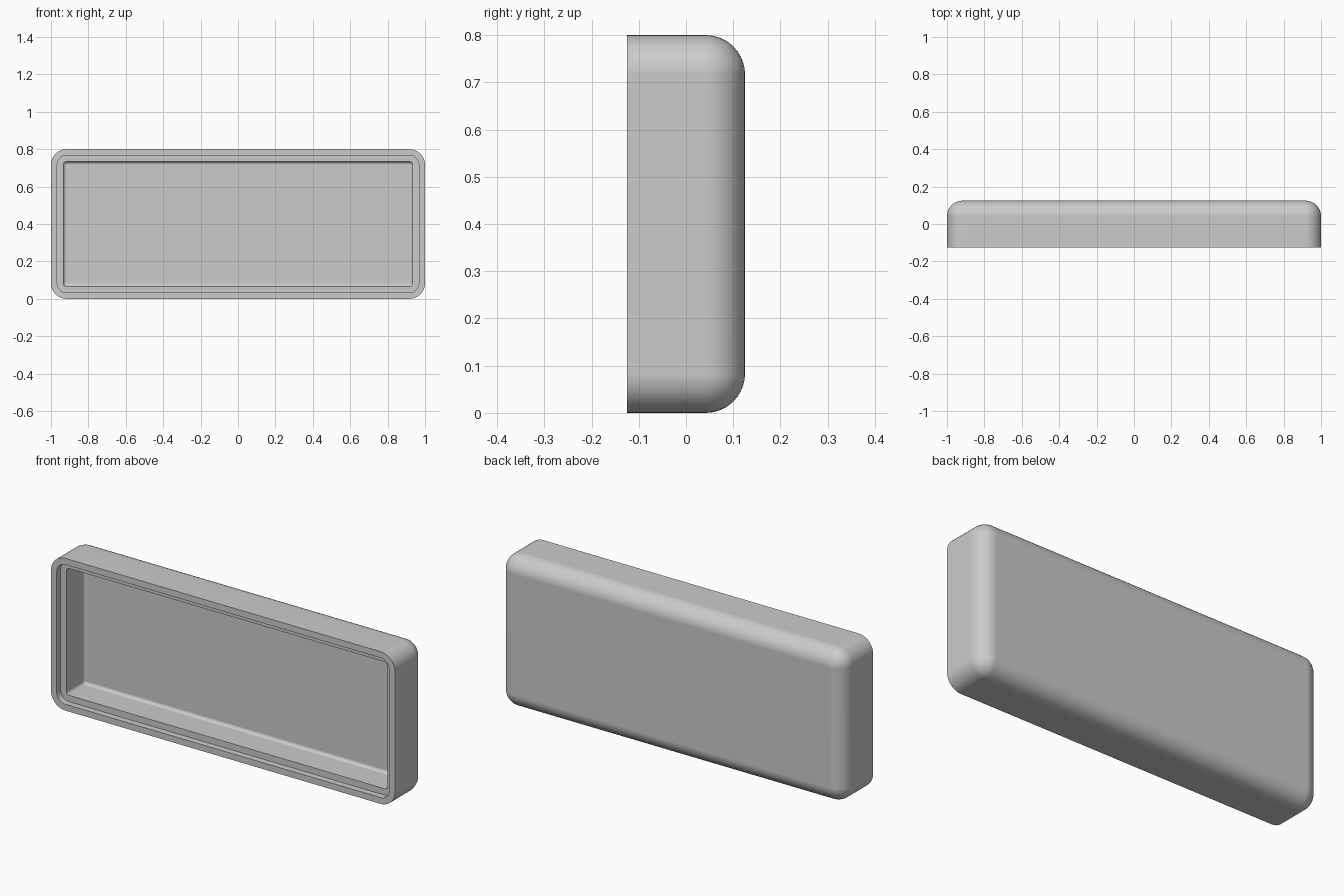
import bpy, bmesh, math

cube = bpy.data.objects.get("Cube")
if cube:
    bpy.data.objects.remove(cube)

HALF_X, HEIGHT, HALF_Y = 1.0, 0.8, 0.125
RADIUS = 0.0833        # outer corner and back edge rounding
RIM, WALL = 0.0333, 0.0667
LEDGE_Y, FLOOR_Y = RIM - HALF_Y, HALF_Y - WALL
CORNER_STEPS, EDGE_STEPS = 10, 10


def rounded_ring(bm, inset, y):
    """Rounded rectangle, offset inwards from the outer outline."""
    r = max(RADIUS - inset, 0)
    cx, cz = HALF_X - RADIUS, HEIGHT / 2 - RADIUS
    verts = []
    for quarter, (sx, sz) in enumerate([(1, 1), (-1, 1), (-1, -1), (1, -1)]):
        for i in range(CORNER_STEPS + 1):
            a = (quarter + i / CORNER_STEPS) * math.pi / 2
            verts.append(bm.verts.new((sx * cx + r * math.cos(a), y,
                                       HEIGHT / 2 + sz * cz + r * math.sin(a))))
    return verts


def fillet(start_inset, end_y, r):
    """Quarter round from a side wall onto a flat face at end_y."""
    steps = [i / EDGE_STEPS * math.pi / 2 for i in range(EDGE_STEPS + 1)]
    return [(start_inset + r * (1 - math.cos(t)), end_y - r + r * math.sin(t))
            for t in steps]


# Section from the back face, round the rim, to the cavity floor
section = fillet(0, HALF_Y, RADIUS)[::-1]
section += [(0, -HALF_Y), (RIM, -HALF_Y), (RIM, LEDGE_Y), (WALL, LEDGE_Y)]
section += fillet(WALL, FLOOR_Y, RADIUS - WALL)

bm = bmesh.new()
rings = [rounded_ring(bm, inset, y) for inset, y in section]
for a, b in zip(rings, rings[1:]):
    for i in range(len(a)):
        j = (i + 1) % len(a)
        bm.faces.new((a[i], a[j], b[j], b[i]))
bm.faces.new(rings[0])
bm.faces.new(rings[-1])
bmesh.ops.remove_doubles(bm, verts=bm.verts, dist=0.00001)
bmesh.ops.recalc_face_normals(bm, faces=bm.faces)
mesh = bpy.data.meshes.new("case_shell")
bm.to_mesh(mesh)
bm.free()

# Plain grey plastic
grey = bpy.data.materials.new("grey")
grey.use_nodes = True
colour = (0.6, 0.6, 0.6, 1)
grey.diffuse_color = colour
grey.node_tree.nodes["Principled BSDF"].inputs["Base Color"].default_value = colour
mesh.materials.append(grey)

shell = bpy.data.objects.new("case_shell", mesh)
bpy.context.collection.objects.link(shell)
bpy.context.view_layer.objects.active = shell
shell.select_set(True)
bpy.ops.object.shade_smooth_by_angle(angle=math.radians(35))
weighted = shell.modifiers.new("clean_shading", 'WEIGHTED_NORMAL')
weighted.keep_sharp = True
